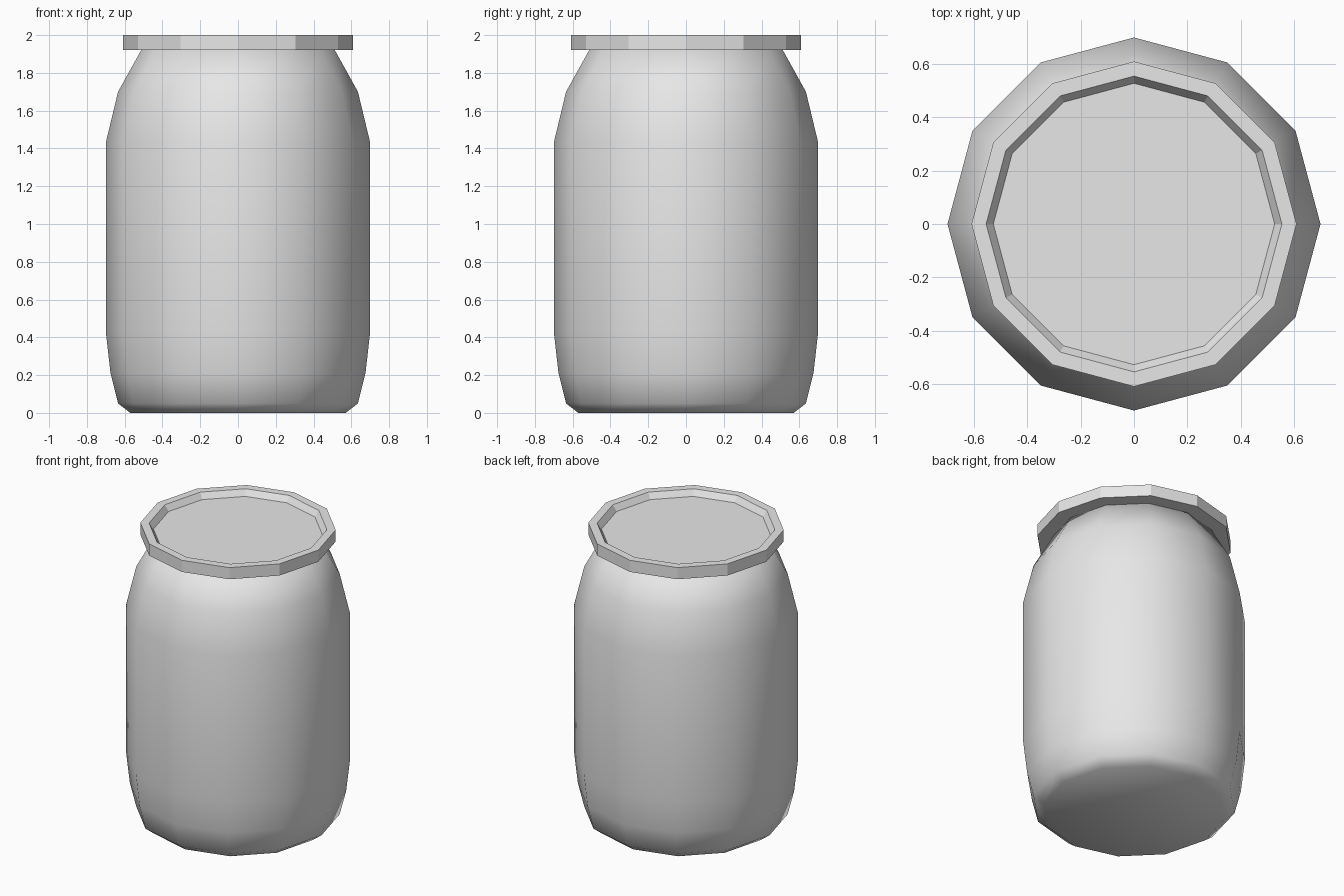
import bpy
import bmesh
from math import cos, sin, tau

SIDES = 12

cube = bpy.data.objects.get("Cube")
if cube:
    bpy.data.objects.remove(cube, do_unlink=True)

grey = bpy.data.materials.new("light_grey")
grey.use_nodes = True
colour = (0.8, 0.8, 0.8, 1.0)
grey.diffuse_color = colour
grey.node_tree.nodes["Principled BSDF"].inputs["Base Color"].default_value = colour


def lathe(name, profile, smooth):
    """Turn a (radius, height) profile, listed bottom to top, into a capped solid."""
    bm = bmesh.new()
    rings = [[bm.verts.new((r * cos(tau * i / SIDES), r * sin(tau * i / SIDES), z))
              for i in range(SIDES)] for r, z in profile]
    for low, high in zip(rings, rings[1:]):
        for i in range(SIDES):
            j = (i + 1) % SIDES
            bm.faces.new((low[i], low[j], high[j], high[i]))
    bm.faces.new(rings[0][::-1])
    bm.faces.new(rings[-1])
    for face in bm.faces:
        face.smooth = smooth
    mesh = bpy.data.meshes.new(name)
    bm.to_mesh(mesh)
    bm.free()
    mesh.materials.append(grey)
    obj = bpy.data.objects.new(name, mesh)
    bpy.context.collection.objects.link(obj)
    return obj


# Rounded jar body with a tapered shoulder
lathe("jar_body", [(0.57, 0), (0.635, 0.05), (0.675, 0.21), (0.70, 0.43),
                   (0.70, 1.43), (0.635, 1.70), (0.51, 1.925)], True)

# Flat-sided lid with a raised rim and a recessed centre
lathe("lid", [(0.61, 1.92), (0.61, 2.0), (0.555, 2.0), (0.528, 1.96)], False)
